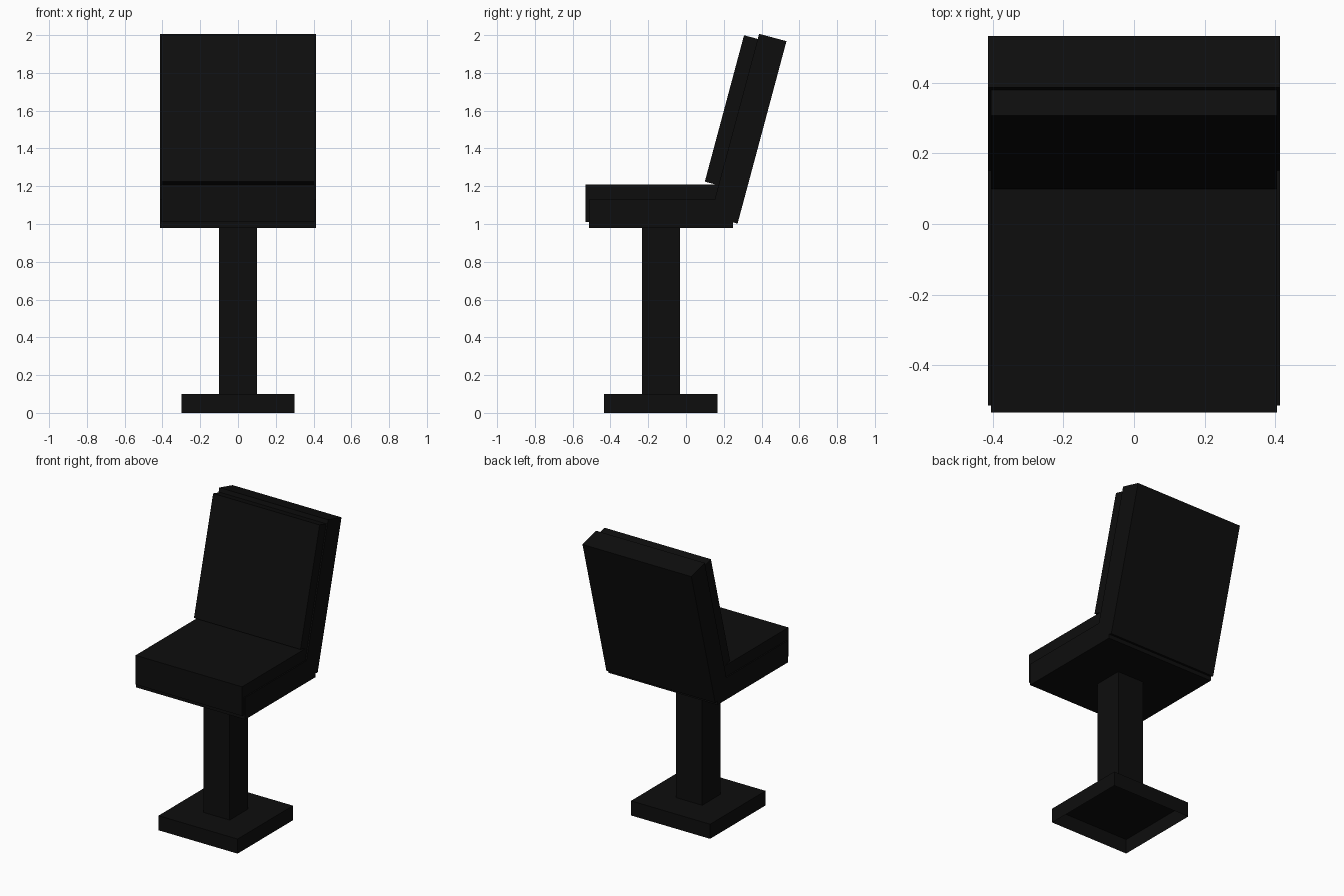
import bpy, bmesh, math
from mathutils import Matrix, Vector

if "Cube" in bpy.data.objects:
    bpy.data.objects.remove(bpy.data.objects["Cube"])

black = bpy.data.materials.new("matte black")
black.diffuse_color = (0.0042, 0.0042, 0.0042, 1)
black.use_nodes = True
black.node_tree.nodes["Principled BSDF"].inputs["Base Color"].default_value = black.diffuse_color


def box(name, x, y, z, tilt=0.0, origin=(0, 0, 0), open_bottom=False):
    """Box symmetric in x (half-width x), y and z ranges, tilted about x at origin."""
    bm = bmesh.new()
    bmesh.ops.create_cube(bm, size=1)
    if open_bottom:
        low = [f for f in bm.faces if f.normal.z < -0.9]
        bmesh.ops.delete(bm, geom=low, context='FACES_ONLY')
    size = Matrix.Diagonal((2 * x, y[1] - y[0], z[1] - z[0], 1))
    centre = Matrix.Translation((0, sum(y) / 2, sum(z) / 2))
    turn = Matrix.Translation(Vector(origin)) @ Matrix.Rotation(tilt, 4, 'X')
    bm.transform(turn @ centre @ size)
    mesh = bpy.data.meshes.new(name)
    bm.to_mesh(mesh)
    bm.free()
    mesh.materials.append(black)
    obj = bpy.data.objects.new(name, mesh)
    bpy.context.collection.objects.link(obj)
    return obj


# Floor plate (hollow underneath) and post
box("base_plate", 0.30, (-0.433, 0.167), (0, 0.10), open_bottom=True)
box("post", 0.10, (-0.233, -0.033), (0.10, 0.99))

# Seat: wide frame with a slightly narrower cushion on top
box("seat_frame", 0.413, (-0.513, 0.25), (0.98, 1.13))
box("seat_cushion", 0.404, (-0.533, 0.20), (1.01, 1.21))

# Reclined back: frame and cushion share one pivot at the lower rear edge
lean = math.radians(-15)
pivot = (0, 0.273, 1.002)
box("back_frame", 0.413, (-0.15, 0), (0, 1.0), lean, pivot)
box("back_cushion", 0.404, (-0.225, -0.05), (0.17, 0.972), lean, pivot)
